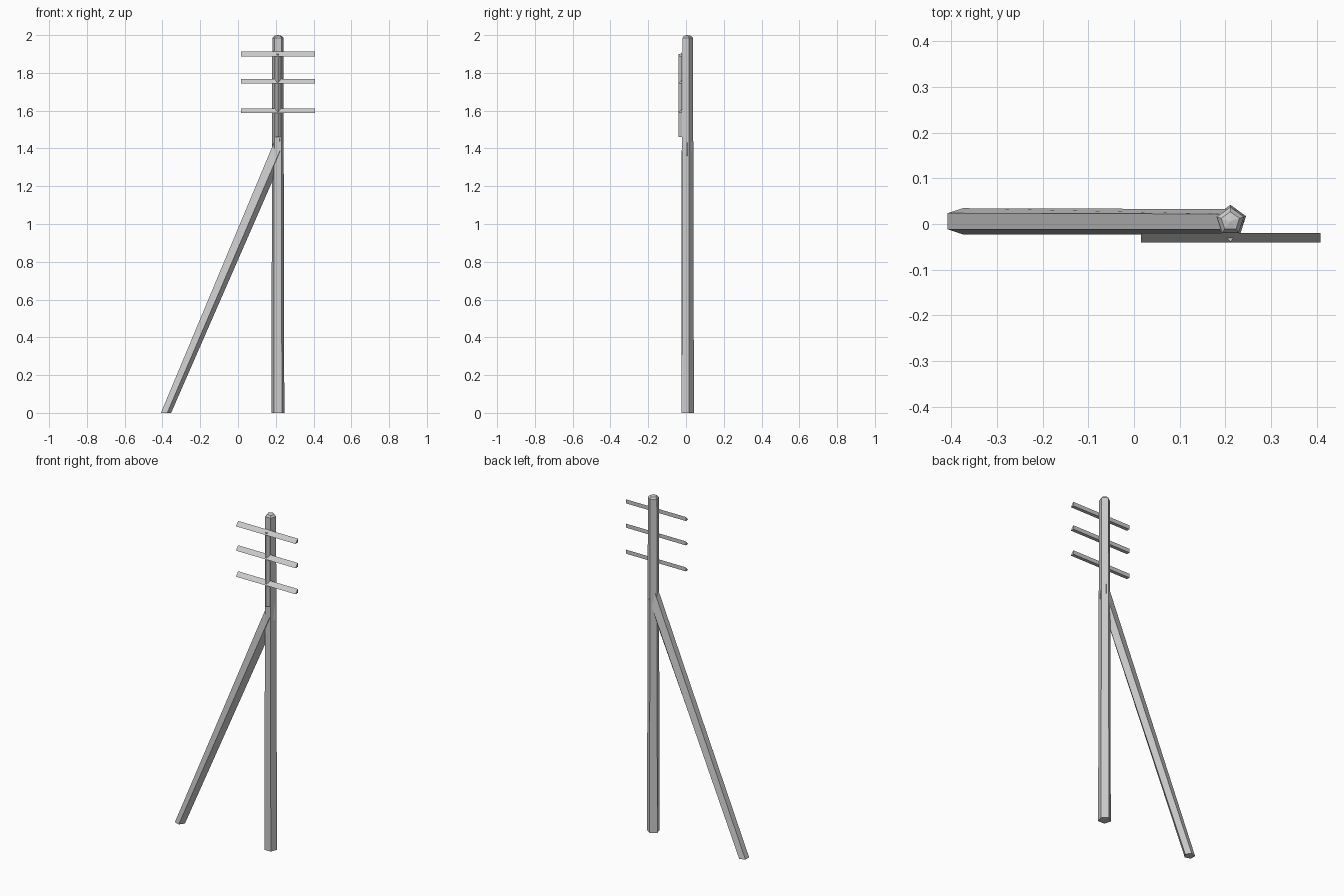
import bpy, math

if "Cube" in bpy.data.objects:
    bpy.data.objects.remove(bpy.data.objects["Cube"])


def make_object(name, verts, faces):
    mesh = bpy.data.meshes.new(name)
    mesh.from_pydata(verts, [], faces)
    mesh.update()
    obj = bpy.data.objects.new(name, mesh)
    bpy.context.collection.objects.link(obj)
    return obj


def loft(name, rings):
    """Skin equal-sided rings (counter-clockwise seen from the far end) and cap both ends."""
    n = len(rings[0])
    verts = [p for ring in rings for p in ring]
    faces = [tuple(reversed(range(n)))]
    for r in range(len(rings) - 1):
        a, b = r * n, (r + 1) * n
        for i in range(n):
            j = (i + 1) % n
            faces.append((a + i, a + j, b + j, b + i))
    last = (len(rings) - 1) * n
    faces.append(tuple(range(last, last + n)))
    return make_object(name, verts, faces)


def pentagon(x, y, z, radius, start, tilt=0.0):
    """Five-sided ring; tilt lowers the ring towards +x."""
    ring = []
    for i in range(5):
        a = start + i * math.tau / 5
        dx = radius * math.cos(a)
        ring.append((x + dx, y + radius * math.sin(a), z - tilt * dx))
    return ring


# Main upright pole with a chamfered, slightly pointed top
PX, PY = 0.211, 0.006
UP = math.pi / 2
loft("main_pole", [
    pentagon(PX, PY, 0.0, 0.036, UP),
    pentagon(PX, PY, 1.985, 0.031, UP),
    pentagon(PX, PY, 1.996, 0.021, UP),
    pentagon(PX, PY, 2.0, 0.002, UP),
])

# Leaning brace, cut flat on the ground and bending into the pole
loft("brace_pole", [
    pentagon(-0.384, 0.006, 0.0, 0.030, 0.0),
    pentagon(0.213, 0.005, 1.40, 0.029, 0.0, 1.25),
    pentagon(0.211, 0.006, 1.57, 0.024, 0.0),
])

# Three-sided mounting rail on the front of the pole
rail = [(0.195, -0.021), (0.211, -0.039), (0.227, -0.021)]
loft("mounting_rail", [[(x, y, z) for x, y in rail] for z in (1.46, 1.90)])

# Three-sided crossarms with a sloping front face
arm = [(-0.041, -0.012), (-0.020, -0.012), (-0.020, 0.012)]
for label, height in (("lower", 1.60), ("middle", 1.755), ("upper", 1.90)):
    loft(label + "_crossarm",
         [[(x, y, height + dz) for y, dz in arm] for x in (0.015, 0.408)])
